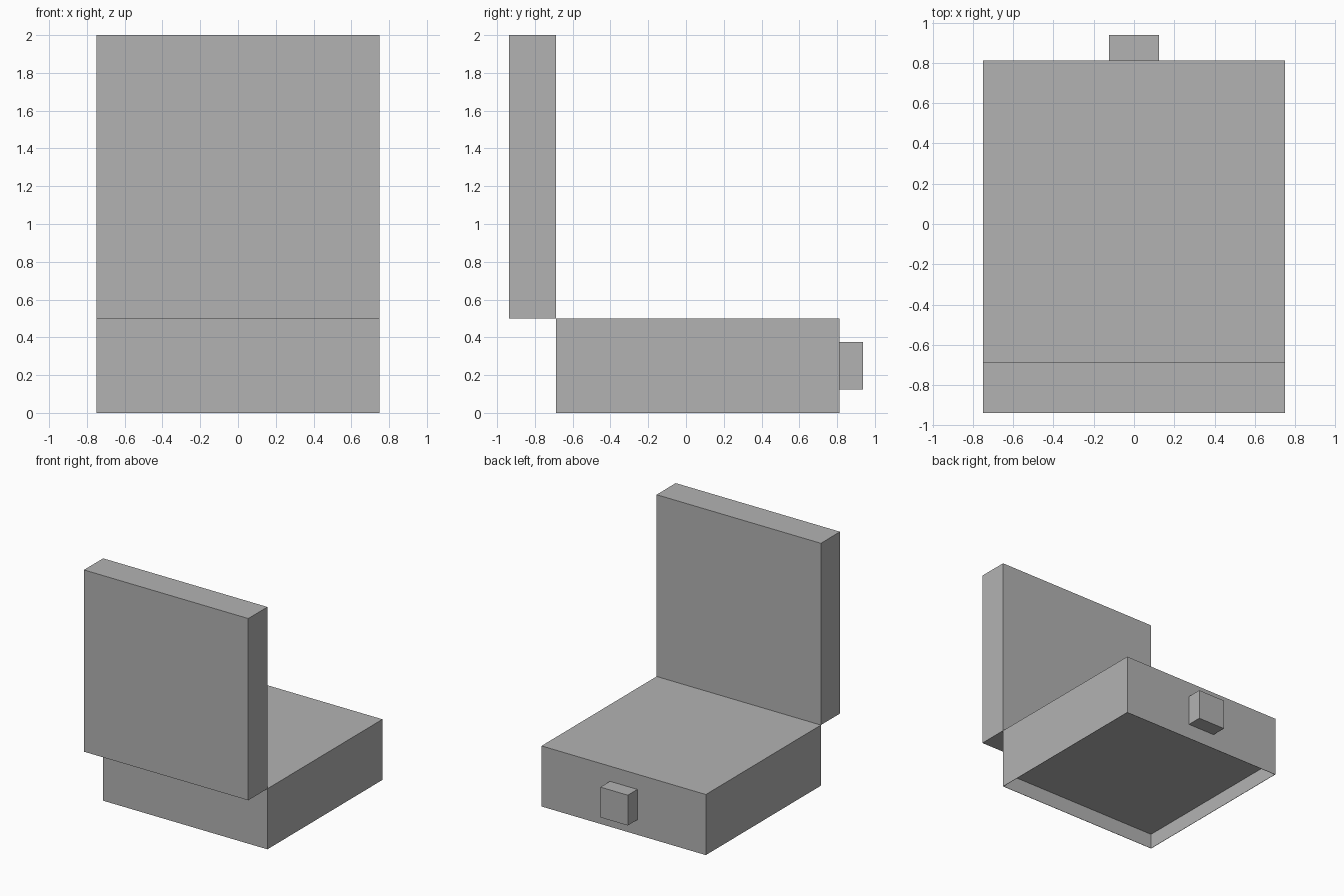
import bpy
import bmesh
from mathutils import Vector

default = bpy.data.objects.get("Cube")
if default:
    bpy.data.objects.remove(default, do_unlink=True)

GREY = (0.45, 0.45, 0.45, 1)
grey = bpy.data.materials.new("plain grey")
grey.use_nodes = True
grey.diffuse_color = GREY
grey.node_tree.nodes["Principled BSDF"].inputs["Base Color"].default_value = GREY

U = 1 / 8  # design unit


def box(name, low, high, recess=0, wall=0.004):
    """Box between two corners, in design units, with an optional hollow underside."""
    low, high = Vector(low) * U, Vector(high) * U
    bm = bmesh.new()
    bmesh.ops.create_cube(bm, size=1)
    bmesh.ops.scale(bm, vec=high - low, verts=bm.verts)
    bmesh.ops.translate(bm, vec=(low + high) / 2, verts=bm.verts)
    if recess:
        floor = min(bm.faces, key=lambda f: f.calc_center_median().z)
        # thin rim, then a second loop pushed up to form the ceiling
        bmesh.ops.inset_region(bm, faces=[floor], thickness=wall)
        bmesh.ops.inset_individual(bm, faces=[floor], thickness=0)
        bmesh.ops.translate(bm, vec=(0, 0, recess * U), verts=floor.verts)
    mesh = bpy.data.meshes.new(name)
    bm.to_mesh(mesh)
    bm.free()
    mesh.materials.append(grey)
    obj = bpy.data.objects.new(name, mesh)
    bpy.context.collection.objects.link(obj)
    return obj


# Hollow-bottomed base, upright lid along its front edge, latch on the back
box("base", (-6, -5.5, 0), (6, 6.5, 4), recess=1)
box("lid", (-6, -7.5, 4), (6, -5.5, 16))
box("latch", (-1, 6.5, 1), (1, 7.5, 3))
